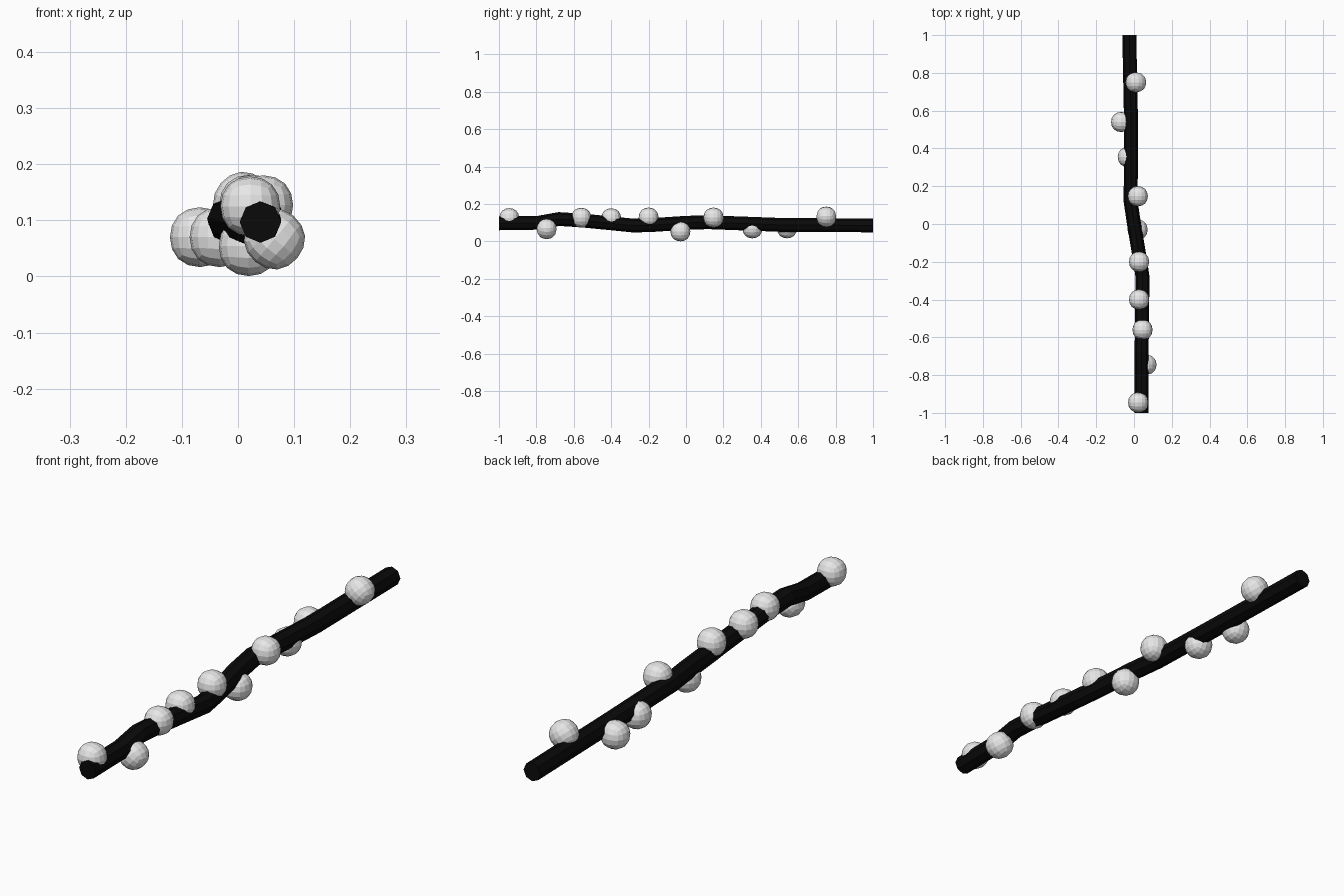
import bpy
from math import radians

cube = bpy.data.objects.get("Cube")
if cube:
    bpy.data.objects.remove(cube, do_unlink=True)


def material(name, rgb):
    m = bpy.data.materials.new(name)
    m.use_nodes = True
    m.diffuse_color = (*rgb, 1)
    m.node_tree.nodes["Principled BSDF"].inputs["Base Color"].default_value = (*rgb, 1)
    return m


black = material("black_cable", (0.003, 0.003, 0.003))
white = material("bulb_white", (0.8, 0.8, 0.8))

# Cable: an eight-sided tube swept along a gently wandering path
path = [(0.04, -1, 0.097), (0.04, -0.79, 0.1), (0.04, -0.68, 0.12),
        (0.042, -0.55, 0.112), (0.045, -0.28, 0.085), (0.03, -0.18, 0.088),
        (0, 0, 0.1), (-0.018, 0.12, 0.103), (-0.015, 0.5, 0.089), (-0.025, 1, 0.086)]
curve = bpy.data.curves.new("cable", "CURVE")
curve.dimensions = "3D"
curve.bevel_depth = 0.037
curve.bevel_resolution = 2
curve.use_fill_caps = True
spline = curve.splines.new("POLY")
spline.points.add(len(path) - 1)
for point, co in zip(spline.points, path):
    point.co = (*co, 1)
spline.use_smooth = False
cable = bpy.data.objects.new("cable", curve)
bpy.context.collection.objects.link(cable)
curve.materials.append(black)
bpy.ops.object.select_all(action="DESELECT")
cable.select_set(True)
bpy.context.view_layer.objects.active = cable
bpy.ops.object.convert(target="MESH")

# Bulbs: faceted rounded cubes alternating around the cable (x, y, z, roll)
bulbs = [(0.022, -0.945, 0.125, 0), (0.065, -0.745, 0.067, 40),
         (0.045, -0.56, 0.127, 0), (0.027, -0.4, 0.124, 0),
         (0.027, -0.2, 0.128, 0), (0.019, -0.03, 0.054, 0),
         (0.02, 0.147, 0.128, 0), (-0.033, 0.355, 0.07, 0),
         (-0.068, 0.54, 0.07, 0), (0.01, 0.75, 0.132, 40)]
for i, (x, y, z, roll) in enumerate(bulbs, 1):
    bpy.ops.mesh.primitive_cube_add(size=0.127, location=(x, y, z),
                                    rotation=(0, radians(roll), 0))
    bulb = bpy.context.object
    bulb.name = f"bulb_{i}"
    bulb.data.materials.append(white)
    bulb.modifiers.new("rounding", "SUBSURF").levels = 2
    bulb.modifiers["rounding"].render_levels = 2
